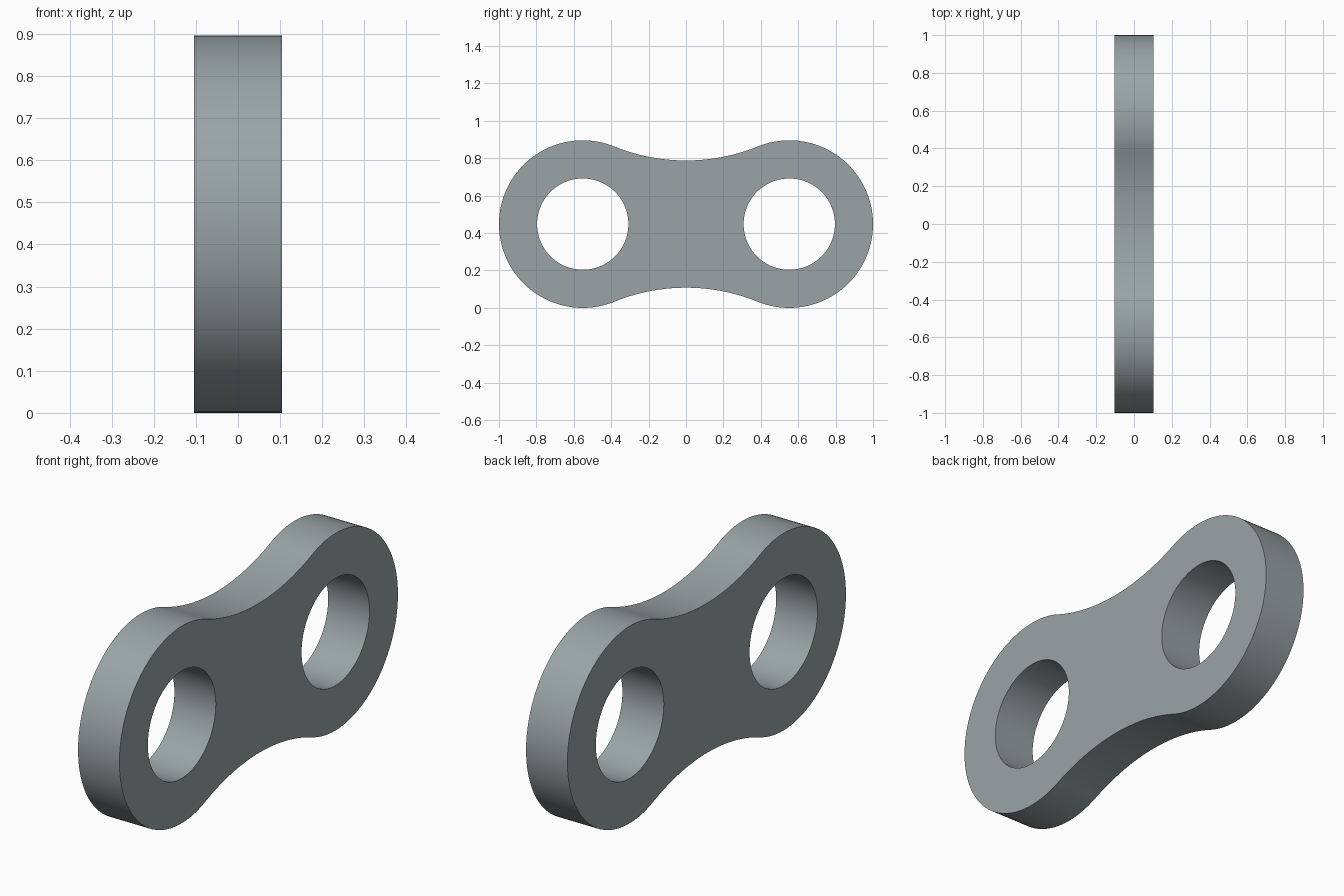
import bpy, bmesh, math

if "Cube" in bpy.data.objects:
    bpy.data.objects.remove(bpy.data.objects["Cube"])

HALF_T = 0.104            # half thickness along x
END_R, HOLE_R = 0.448, 0.244
END_Y, MID_Z = 0.552, 0.448
WAIST = 0.34              # half height at the middle

# radius of the concave waist arc that is tangent to both round ends
WAIST_R = (END_Y**2 + WAIST**2 - END_R**2) / (2 * (END_R - WAIST))
WAIST_C = WAIST + WAIST_R
tangent = math.atan2(WAIST_C, -END_Y)   # contact direction on the +y end


def arc(cy, cz, r, a0, a1, n):
    """Points on an arc in the y-z plane, last point left out."""
    return [(cy + r * math.cos(a0 + (a1 - a0) * i / n),
             cz + r * math.sin(a0 + (a1 - a0) * i / n)) for i in range(n)]


# outline: round end, upper waist, then the same turned half way round
dip = tangent - math.pi / 2
half = arc(END_Y, 0, END_R, -tangent, tangent, 72)
half += arc(0, WAIST_C, WAIST_R, -math.pi / 2 + dip, -math.pi / 2 - dip, 32)
outline = half + [(-y, -z) for y, z in half]
holes = [arc(s * END_Y, 0, HOLE_R, 0, 2 * math.pi, 80) for s in (-1, 1)]

# fill the outline around the holes, then extrude to thickness
bm = bmesh.new()
edges = []
for loop in [outline] + holes:
    vs = [bm.verts.new((-HALF_T, y, MID_Z + z)) for y, z in loop]
    edges += [bm.edges.new((vs[i - 1], vs[i])) for i in range(len(vs))]
bmesh.ops.triangle_fill(bm, edges=edges, use_beauty=True)
ext = bmesh.ops.extrude_face_region(bm, geom=bm.faces[:], use_keep_orig=True)
bmesh.ops.translate(bm, vec=(2 * HALF_T, 0, 0),
                    verts=[v for v in ext["geom"] if isinstance(v, bmesh.types.BMVert)])
bmesh.ops.recalc_face_normals(bm, faces=bm.faces[:])

mesh = bpy.data.meshes.new("link_plate")
bm.to_mesh(mesh)
bm.free()
plate = bpy.data.objects.new("link_plate", mesh)
bpy.context.collection.objects.link(plate)

steel = bpy.data.materials.new("grey_steel")
steel.diffuse_color = (0.32, 0.37, 0.38, 1)
steel.use_nodes = True
steel.node_tree.nodes["Principled BSDF"].inputs["Base Color"].default_value = steel.diffuse_color
mesh.materials.append(steel)

# smooth curved walls, crisp rims
bpy.context.view_layer.objects.active = plate
plate.select_set(True)
bpy.ops.object.shade_smooth_by_angle(angle=math.radians(30))
